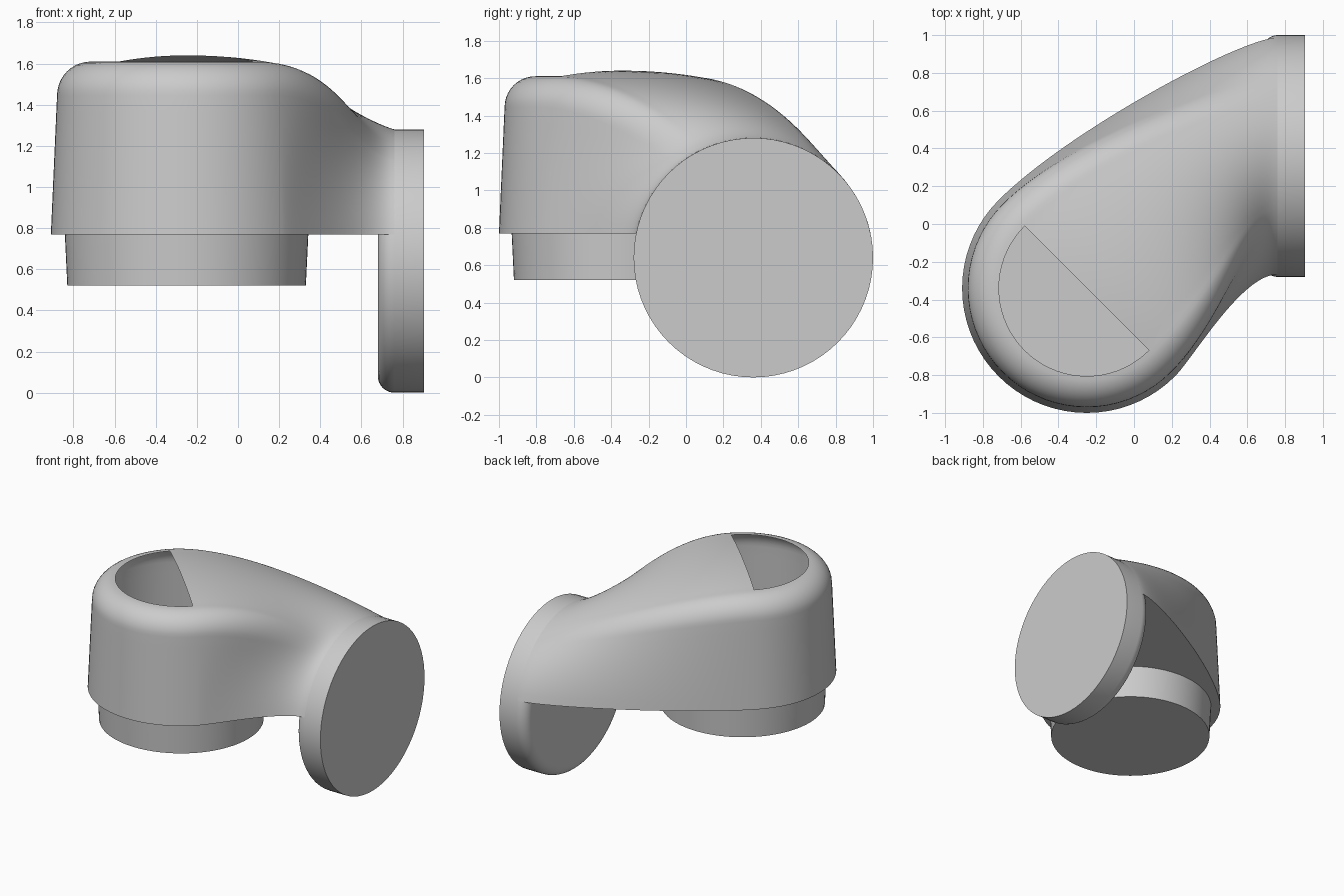
import bpy, bmesh, math
from mathutils import Vector, Matrix

cube = bpy.data.objects.get("Cube")
if cube:
    bpy.data.objects.remove(cube)

grey = bpy.data.materials.new("plain_grey")
grey.use_nodes = True
grey.diffuse_color = (0.6, 0.6, 0.6, 1)
grey.node_tree.nodes["Principled BSDF"].inputs["Base Color"].default_value = (0.6, 0.6, 0.6, 1)

HEAD = Vector((-0.25, -0.34, 0))          # vertical axis of the head
BASE, TOP, CROWN = 0.77, 1.61, 0.03       # underside, rim and extra crown height
R_BASE, R_WALL, FILLET = 0.66, 0.63, 0.165
FLANGE_Y, FLANGE_R = 0.36, 0.64           # disc centre height equals its radius
SEGMENTS = 72


def finish(name, bm):
    mesh = bpy.data.meshes.new(name)
    bm.to_mesh(mesh)
    bm.free()
    mesh.materials.append(grey)
    mesh.shade_smooth()
    mesh.set_sharp_from_angle(angle=math.radians(35))
    obj = bpy.data.objects.new(name, mesh)
    bpy.context.collection.objects.link(obj)
    return obj


def skin(bm, rows, closed=False):
    """Join rows of points with quads."""
    grid = [[bm.verts.new(p) for p in row] for row in rows]
    for a, b in zip(grid, grid[1:]):
        for j in range(len(a) if closed else len(a) - 1):
            k = (j + 1) % len(a)
            bm.faces.new((a[j], a[k], b[k], b[j]))
    return grid


def ring(radius, height):
    return [Vector((radius * math.cos(i * math.tau / SEGMENTS),
                    radius * math.sin(i * math.tau / SEGMENTS), height))
            for i in range(SEGMENTS)]


def lathe(name, profile, matrix, cap_end=True):
    bm = bmesh.new()
    grid = skin(bm, [ring(r, h) for r, h in profile], closed=True)
    bm.faces.new(grid[0][::-1])
    if cap_end:
        bm.faces.new(grid[-1])
    bm.transform(matrix)
    return finish(name, bm)


# Round flange with a rounded inner edge
edge = 0.08
flange = [(FLANGE_R - edge + edge * math.sin(a), 0.68 + edge - edge * math.cos(a))
          for a in (i * math.pi / 16 for i in range(9))]
flange.append((FLANGE_R, 0.905))
lathe("flange", flange,
      Matrix.Translation((0, FLANGE_Y, FLANGE_R)) @ Matrix.Rotation(math.pi / 2, 4, 'Y'))

# Tapered collar below the head, open into the housing
lathe("collar", [(0.58, 0.52), (0.592, BASE)], Matrix.Translation(HEAD), cap_end=False)

# Head wall profile: drafted side, then rounded shoulder
wall = [(R_BASE + (R_WALL - R_BASE) * i / 8, BASE + (TOP - FILLET - BASE) * i / 8)
        for i in range(9)]
wall += [(R_WALL - FILLET + FILLET * math.cos(a), TOP - FILLET + FILLET * math.sin(a))
         for a in (i * math.pi / 20 for i in range(1, 11))]

bm = bmesh.new()

# Outer half of the head, left open on top
rows = []
for i in range(37):
    a = math.radians(135 + 5 * i)
    out = Vector((math.cos(a), math.sin(a), 0))
    rows.append([HEAD + out * r + Vector((0, 0, z)) for r, z in wall])
skin(bm, rows)

# Arch across the head where the arm begins
rim = R_WALL - FILLET
crown = [(rim * s, TOP + CROWN * (1 - s * s)) for s in (1 - i / 10 for i in range(1, 20))]
arch = wall + crown + [(-r, z) for r, z in reversed(wall)]
lengths = [0.0]
for p, q in zip(arch, arch[1:]):
    lengths.append(lengths[-1] + math.dist(p, q))

# Arm: blend the arch into the upper part of the flange circle
across = Vector((-1, 1, 0)).normalized()
forward = Vector((1, 1, 0)).normalized()
low = math.asin((BASE - FLANGE_R) / FLANGE_R)
paths = []
for (s, z), length in zip(arch, lengths):
    a = low + (math.pi - 2 * low) * length / lengths[-1]
    high = ((z - BASE) / (TOP - BASE)) ** 2
    reach = (0.33 + 0.19 * s / R_BASE) * (1 - high) + 0.55 * high
    p0 = HEAD + across * s + Vector((0, 0, z))
    p3 = Vector((0.76, FLANGE_Y + FLANGE_R * math.cos(a), FLANGE_R + FLANGE_R * math.sin(a)))
    p1 = p0 + forward * reach
    p2 = p3 + Vector((-0.19, 0, 0.05 * high))
    paths.append([p0 * (1 - t) ** 3 + p1 * 3 * t * (1 - t) ** 2
                  + p2 * 3 * t * t * (1 - t) + p3 * t ** 3
                  for t in (i / 32 for i in range(33))])
grid = skin(bm, paths)
bm.edges.new((grid[0][-1], grid[-1][-1]))
bmesh.ops.remove_doubles(bm, verts=bm.verts, dist=0.0005)
bmesh.ops.recalc_face_normals(bm, faces=bm.faces)

# Flat underside around the collar
outline = [e for e in bm.edges
           if len(e.link_faces) < 2 and all(v.co.z < BASE + 0.001 for v in e.verts)]
hole = [bm.verts.new(HEAD + p) for p in ring(0.592, BASE)]
outline += [bm.edges.new((hole[i - 1], hole[i])) for i in range(SEGMENTS)]
fill = bmesh.ops.triangle_fill(bm, edges=outline, use_beauty=True)
for f in fill["geom"]:
    if isinstance(f, bmesh.types.BMFace):
        f.normal_update()
        if f.normal.z > 0:
            f.normal_flip()
# Make the shell face outwards
side = min((f for f in bm.faces if abs(f.normal.z) < 0.5), key=lambda f: f.calc_center_median().x)
if side.normal.x > 0:
    bmesh.ops.reverse_faces(bm, faces=[f for f in bm.faces if f not in fill["geom"]])
finish("housing", bm)
